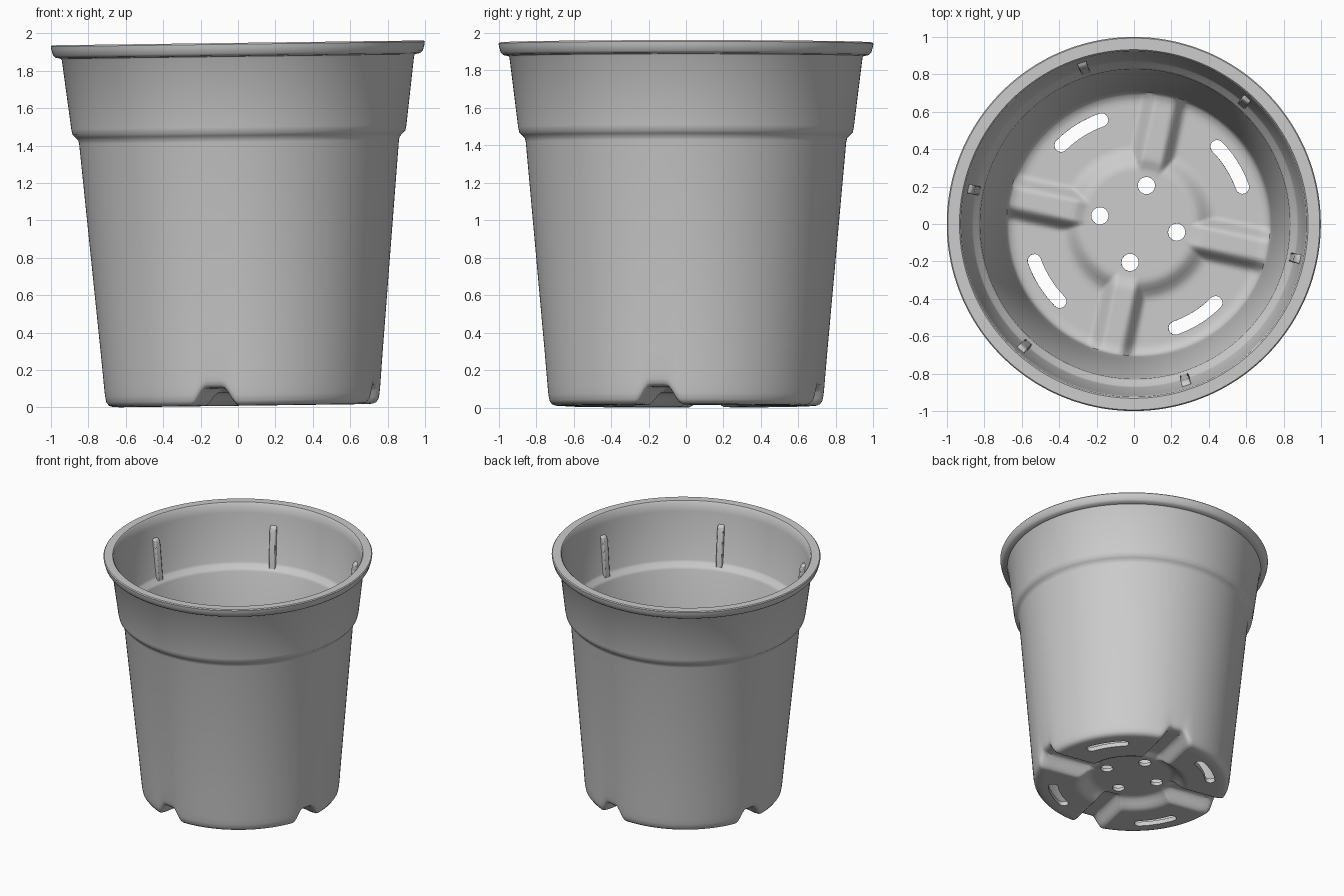
import bpy, bmesh, math
from math import sin, cos, radians, pi

if "Cube" in bpy.data.objects:
    bpy.data.objects.remove(bpy.data.objects["Cube"])

SEGMENTS = 240
CHANNEL = radians(78)      # direction of the first drainage channel
SLOT = radians(32)         # direction of the first slot

grey = bpy.data.materials.new("grey plastic")
grey.use_nodes = True
grey.diffuse_color = (0.6, 0.6, 0.6, 1)
grey.node_tree.nodes["Principled BSDF"].inputs["Base Color"].default_value = (0.6, 0.6, 0.6, 1)


def make_object(name, bm):
    bmesh.ops.recalc_face_normals(bm, faces=bm.faces)
    mesh = bpy.data.meshes.new(name)
    bm.to_mesh(mesh)
    bm.free()
    mesh.materials.append(grey)
    obj = bpy.data.objects.new(name, mesh)
    bpy.context.collection.objects.link(obj)
    return obj


def smooth(t):
    t = min(max(t, 0), 1)
    return t * t * (3 - 2 * t)


def floor_lift(r, a):
    """Raised centre disc plus four radial channels."""
    disc = 0.07 * smooth((0.41 - r) / 0.11)
    d = (a - CHANNEL + pi / 4) % (pi / 2) - pi / 4
    channel = 0.095 * smooth((0.125 - abs(r * sin(d))) / 0.08) * smooth((r - 0.2) / 0.15)
    return max(disc, channel)


# Pot profile, from the underside centre round the rim to the inner centre
rings = [0.15, 0.25] + [0.28 + 0.025 * i for i in range(16)]
outer = [(0.695, 0.002), (0.715, 0.01), (0.728, 0.028), (0.734, 0.06), (0.738, 0.1),
         (0.743, 0.16), (0.755, 0.3), (0.855, 1.41), (0.86, 1.43), (0.875, 1.445),
         (0.89, 1.46), (0.896, 1.49), (0.942, 1.86), (0.948, 1.868), (0.975, 1.873),
         (0.988, 1.885), (0.997, 1.915), (1.0, 1.933), (0.994, 1.94)]
inner = [(0.932, 1.94), (0.924, 1.932), (0.917, 1.86), (0.874, 1.48), (0.866, 1.46),
         (0.838, 1.44), (0.828, 1.42), (0.728, 0.3), (0.716, 0.16), (0.71, 0.1),
         (0.705, 0.065), (0.69, 0.045)]
profile = ([(0, 0)] + [(r, 0) for r in rings] + outer + inner
           + [(r, 0.035) for r in reversed(rings)] + [(0, 0.035)])

bm = bmesh.new()
columns = []
for s in range(SEGMENTS):
    a = 2 * pi * s / SEGMENTS
    column = []
    for r, z in profile:
        lift = floor_lift(r, a) * max(0, 1 - z / 0.3) if z < 0.3 else 0
        column.append(bm.verts.new((r * cos(a), r * sin(a), z + lift)))
    columns.append(column)
for s in range(SEGMENTS):
    c, d = columns[s], columns[(s + 1) % SEGMENTS]
    for i in range(len(profile) - 1):
        bm.faces.new((c[i], d[i], d[i + 1], c[i + 1]))
bmesh.ops.remove_doubles(bm, verts=bm.verts, dist=0.0005)
pot = make_object("pot", bm)


# Drainage holes: round ones in the disc, curved slots further out
def add_prism(bm, points):
    low = [bm.verts.new((x, y, -0.2)) for x, y in points]
    high = [bm.verts.new((x, y, 0.25)) for x, y in points]
    bm.faces.new(low[::-1])
    bm.faces.new(high)
    n = len(points)
    for i in range(n):
        j = (i + 1) % n
        bm.faces.new((low[i], low[j], high[j], high[i]))


def slot_outline(mid, radius, half_angle, half_width):
    start, end = mid - half_angle, mid + half_angle
    points = []
    for i in range(9):
        a = start + (end - start) * i / 8
        points.append(((radius + half_width) * cos(a), (radius + half_width) * sin(a)))
    for base, first in ((end, 1), (start, -1)):
        cx, cy = radius * cos(base), radius * sin(base)
        turn = base if first == 1 else base + pi
        for i in range(1, 8):
            t = turn + pi * i / 8
            points.append((cx + half_width * cos(t), cy + half_width * sin(t)))
        if first == 1:
            for i in range(9):
                a = end + (start - end) * i / 8
                points.append(((radius - half_width) * cos(a), (radius - half_width) * sin(a)))
    return points


bm = bmesh.new()
for k in range(4):
    a = CHANNEL + k * pi / 2
    cx, cy = 0.21 * cos(a), 0.21 * sin(a)
    add_prism(bm, [(cx + 0.046 * cos(2 * pi * i / 24), cy + 0.046 * sin(2 * pi * i / 24))
                   for i in range(24)])
    add_prism(bm, slot_outline(SLOT + k * pi / 2, 0.59, radians(12.5), 0.036))
cutter = make_object("hole_cutter", bm)
cutter.hide_render = True

cut = pot.modifiers.new("holes", 'BOOLEAN')
cut.operation = 'DIFFERENCE'
cut.solver = 'EXACT'
cut.object = cutter
bpy.context.view_layer.objects.active = pot
bpy.ops.object.modifier_apply(modifier=cut.name)
bpy.data.objects.remove(cutter)

# Six small stacking ribs standing on the inner ledge
rib_section = [(0.845, 1.435), (0.872, 1.73), (0.885, 1.765), (0.92, 1.78), (0.88, 1.465)]
bm = bmesh.new()
for k in range(6):
    a = radians(48 + 60 * k)
    sides = [[bm.verts.new((r * cos(a) - t * sin(a), r * sin(a) + t * cos(a), z))
              for r, z in rib_section] for t in (-0.025, 0.025)]
    bm.faces.new(sides[0])
    bm.faces.new(sides[1][::-1])
    for i in range(len(rib_section)):
        j = (i + 1) % len(rib_section)
        bm.faces.new((sides[0][i], sides[1][i], sides[1][j], sides[0][j]))
ribs = make_object("stacking_ribs", bm)
bevel = ribs.modifiers.new("soft edges", 'BEVEL')
bevel.width = 0.008
bevel.segments = 2

# The pot leans very slightly
for obj in (pot, ribs):
    obj.rotation_euler.y = -0.013
    obj.location = (0.024, 0, 0.009)
    bpy.ops.object.select_all(action='DESELECT')
    obj.select_set(True)
    bpy.context.view_layer.objects.active = obj
    bpy.ops.object.shade_smooth_by_angle(angle=radians(40))
